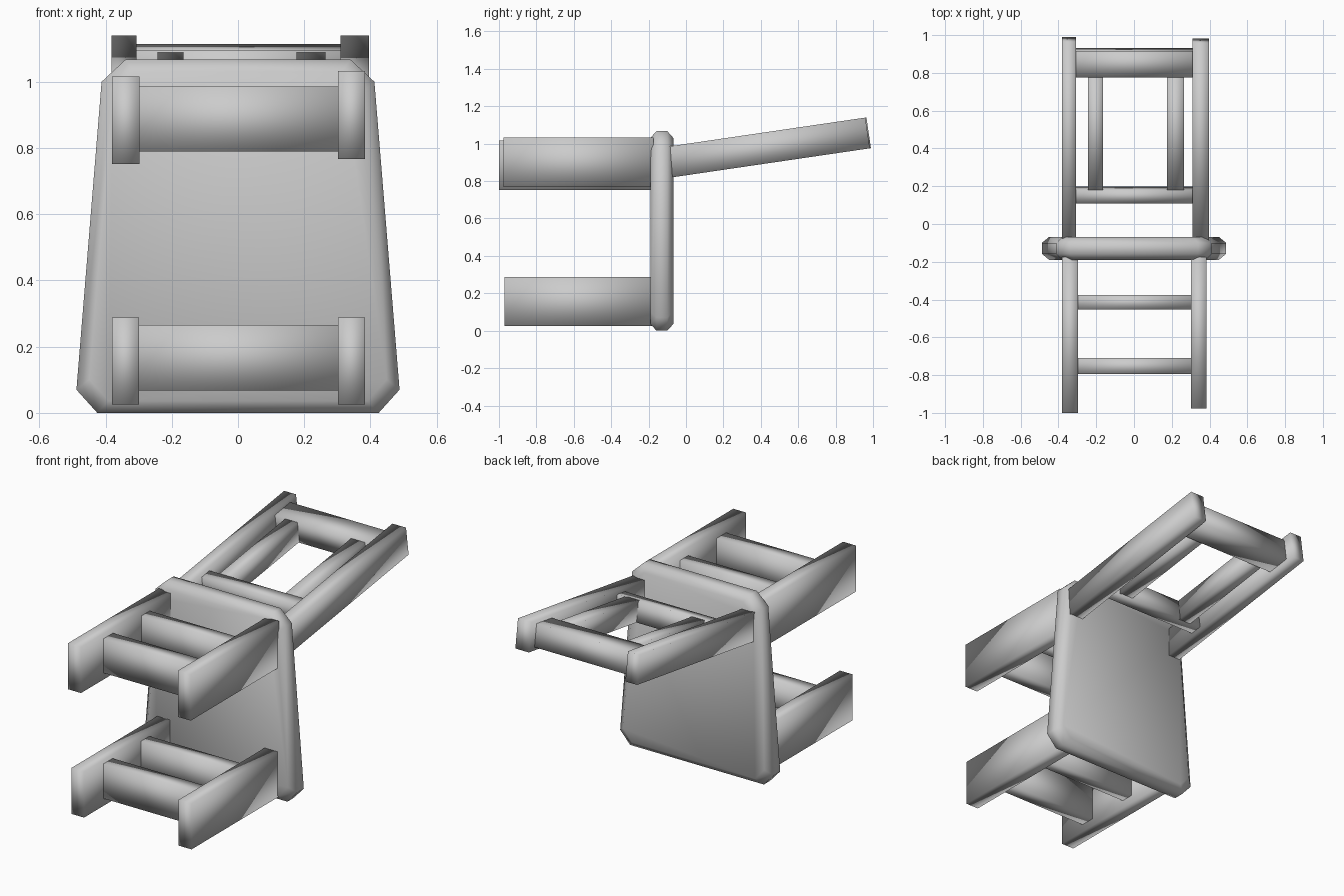
import bpy, bmesh, math
from mathutils import Vector, Matrix

if "Cube" in bpy.data.objects:
    bpy.data.objects.remove(bpy.data.objects["Cube"])


def finish(name, bm):
    bmesh.ops.recalc_face_normals(bm, faces=bm.faces[:])
    me = bpy.data.meshes.new(name)
    bm.to_mesh(me)
    bm.free()
    ob = bpy.data.objects.new(name, me)
    bpy.context.collection.objects.link(ob)
    for p in me.polygons:
        p.use_smooth = True
    return ob


def box(name, x, y, z, frame=Matrix.Identity(4)):
    """Box from (min, max) ranges, placed in the given frame."""
    lo, hi = Vector((x[0], y[0], z[0])), Vector((x[1], y[1], z[1]))
    bm = bmesh.new()
    bmesh.ops.create_cube(bm, size=1)
    size = hi - lo
    m = frame @ Matrix.Translation((lo + hi) / 2) @ Matrix.Diagonal((*size, 1))
    bmesh.ops.transform(bm, matrix=m, verts=bm.verts)
    return finish(name, bm)


# Seat: tapered slab with clipped corners and chamfered rims, standing upright
half = [(0.425, 0.0), (0.488, 0.07), (0.412, 1.0), (0.34, 1.067)]
outline = half + [(-x, z) for x, z in reversed(half)]
bm = bmesh.new()
rings = []
for y, inset in [(-0.19, 0.036), (-0.158, 0), (-0.1, 0), (-0.068, 0.036)]:
    sx, sz = 1 - inset / 0.45, 1 - inset / 0.533
    rings.append([bm.verts.new((x * sx, y, 0.533 + (z - 0.533) * sz)) for x, z in outline])
n = len(outline)
for a, b in zip(rings, rings[1:]):
    for i in range(n):
        bm.faces.new((a[i], a[(i + 1) % n], b[(i + 1) % n], b[i]))
bm.faces.new(rings[0])
bm.faces.new(rings[-1])
finish("seat", bm)

# Legs, pointing forward
box("front_leg_left", (-0.38, -0.297), (-1.0, -0.175), (0.752, 1.016))
box("front_leg_right", (0.302, 0.384), (-0.977, -0.175), (0.767, 1.032))
box("rear_leg_left", (-0.38, -0.299), (-0.97, -0.175), (0.025, 0.288))
box("rear_leg_right", (0.302, 0.384), (-0.97, -0.175), (0.025, 0.288))

# Rungs between each pair of legs
for pair, z in (("front", (0.789, 0.986)), ("rear", (0.068, 0.266))):
    for i, y in enumerate([(-0.795, -0.71), (-0.452, -0.377)]):
        box(f"{pair}_rung_{i + 1}", (-0.31, 0.31), y, z)

# Backrest, built along a tilted frame
tilt = math.radians(8.35)
back = Matrix.Translation((0, -0.08, 0.903)) @ Matrix.Rotation(tilt, 4, 'X')
box("back_post_left", (-0.382, -0.307), (-0.02, 1.068), (-0.083, 0.083), back)
box("back_post_right", (0.31, 0.396), (-0.02, 1.062), (-0.083, 0.083), back)
box("back_top_rail", (-0.32, 0.32), (0.873, 1.013), (-0.065, 0.065), back)
box("back_lower_rail", (-0.32, 0.32), (0.2, 0.272), (-0.06, 0.06), back)
box("back_slat_left", (-0.243, -0.165), (0.262, 0.89), (-0.06, 0.06), back)
box("back_slat_right", (0.176, 0.264), (0.262, 0.89), (-0.06, 0.06), back)
